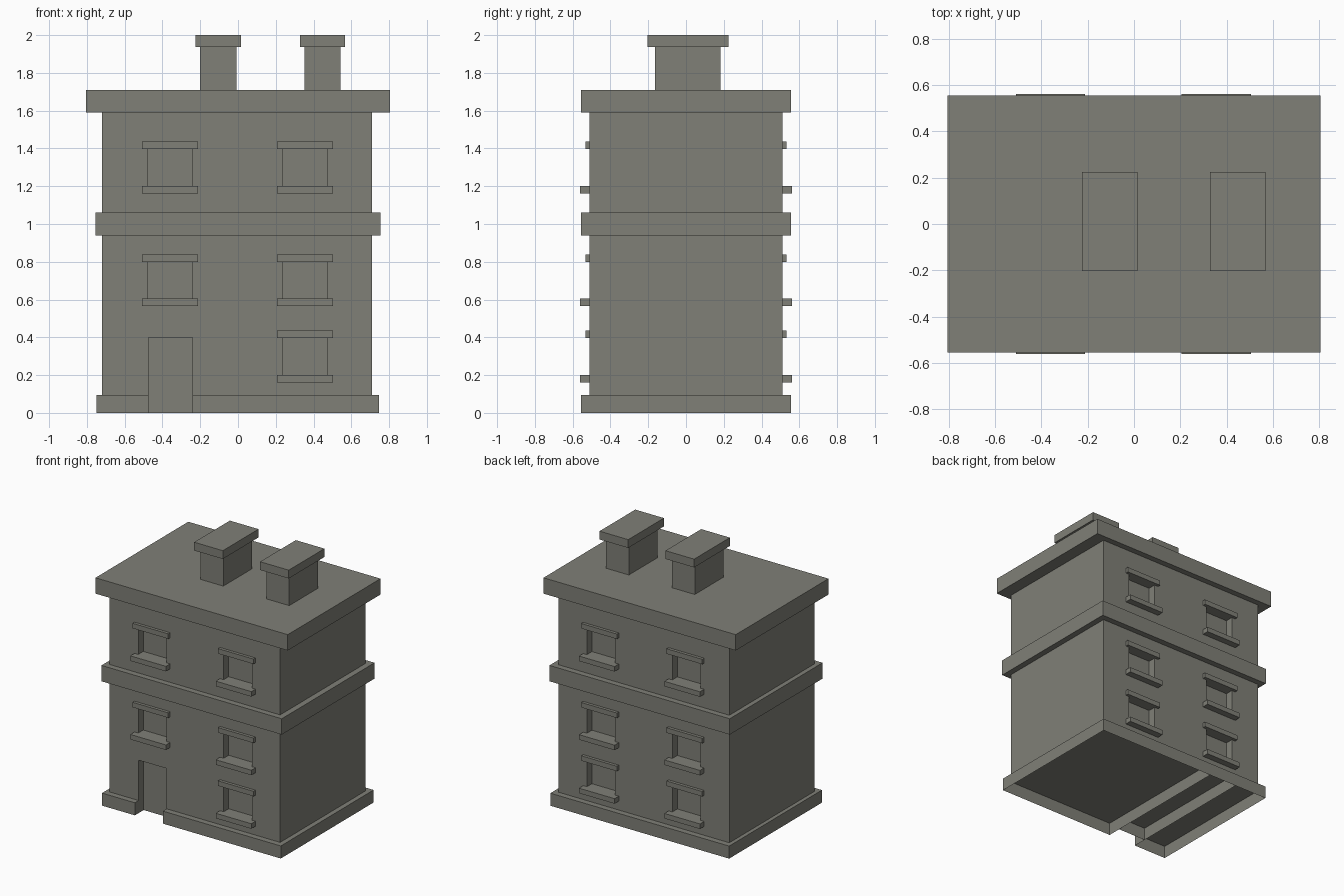
import bpy, bmesh

if "Cube" in bpy.data.objects:
    bpy.data.objects.remove(bpy.data.objects["Cube"])

stone = bpy.data.materials.new("warm_grey_stone")
stone.diffuse_color = (0.215, 0.215, 0.185, 1)
stone.use_nodes = True
stone.node_tree.nodes["Principled BSDF"].inputs["Base Color"].default_value = stone.diffuse_color


def finish(name, bm):
    bmesh.ops.recalc_face_normals(bm, faces=bm.faces)
    me = bpy.data.meshes.new(name)
    bm.to_mesh(me)
    bm.free()
    me.materials.append(stone)
    ob = bpy.data.objects.new(name, me)
    bpy.context.collection.objects.link(ob)
    return ob


def add_box(bm, x0, x1, y0, y1, z0, z1, open_bottom=False):
    vs = bmesh.ops.create_cube(bm, size=1)["verts"]
    for v in vs:
        v.co.x = x1 if v.co.x > 0 else x0
        v.co.y = y1 if v.co.y > 0 else y0
        v.co.z = z1 if v.co.z > 0 else z0
    if open_bottom:
        low = [f for f in {f for v in vs for f in v.link_faces}
               if all(v.co.z == z0 for v in f.verts)]
        bmesh.ops.delete(bm, geom=low, context='FACES_ONLY')


def box(name, *dims, open_bottom=False):
    bm = bmesh.new()
    add_box(bm, *dims, open_bottom=open_bottom)
    ob = finish(name, bm)
    if open_bottom:
        # the open shell must still face outwards
        me = ob.data
        for p in me.polygons:
            if p.normal.z < -0.5:
                me.flip_normals()
                break
    return ob


# Walls, middle band and roof slab as one stepped shell
WX0, WX1, WY = -0.72, 0.71, 0.51
rings = [(WX0, WX1, WY, 0.095), (WX0, WX1, WY, 0.94),
         (-0.755, 0.755, 0.555, 0.94), (-0.755, 0.755, 0.555, 1.06),
         (WX0, WX1, WY, 1.06), (WX0, WX1, WY, 1.59),
         (-0.805, 0.805, 0.555, 1.59), (-0.805, 0.805, 0.555, 1.71)]
bm = bmesh.new()
loops = [[bm.verts.new(p) for p in ((a, -y, z), (b, -y, z), (b, y, z), (a, y, z))]
         for a, b, y, z in rings]
for lo, hi in zip(loops, loops[1:]):
    for i in range(4):
        j = (i + 1) % 4
        bm.faces.new((lo[i], lo[j], hi[j], hi[i]))
bm.faces.new(loops[0])
bm.faces.new(loops[-1])
building = finish("building_shell", bm)

# Window and door openings, with sills and lintels
DOOR = (-0.475, -0.24)
DEPTH = 0.06
cut = bmesh.new()
add_box(cut, *DOOR, -0.7, -WY + DEPTH, 0.0, 0.40)
for side, face in ((-1, "front"), (1, "back")):
    def span(a, b):
        return sorted((side * a, side * b))
    for col, xc in (("left", -0.36), ("right", 0.355)):
        for row, (z0, z1) in enumerate(((0.20, 0.397), (0.605, 0.80), (1.20, 1.398))):
            if side < 0 and col == "left" and row == 0:
                continue  # door stands here
            add_box(cut, xc - 0.118, xc + 0.118, *span(WY - DEPTH, 0.7), z0, z1)
            tag = f"{face}_{col}_{row + 1}"
            box("sill_" + tag, xc - 0.149, xc + 0.149, *span(WY - 0.001, 0.56), z0 - 0.038, z0)
            box("lintel_" + tag, xc - 0.149, xc + 0.149, *span(WY - 0.001, 0.533), z1, z1 + 0.038)
cutter = finish("opening_cutter", cut)
cutter.hide_render = True
cutter.hide_viewport = False
mod = building.modifiers.new("openings", 'BOOLEAN')
mod.operation = 'DIFFERENCE'
mod.solver = 'EXACT'
mod.object = cutter
bpy.context.view_layer.objects.active = building
building.select_set(True)
bpy.ops.object.modifier_apply(modifier=mod.name)
bpy.data.objects.remove(cutter, do_unlink=True)

# Plinth: hollow underneath, interrupted at the door
PY, PZ = 0.555, 0.095
box("plinth_left", -0.75, DOOR[0], -PY, PY, 0, PZ, open_bottom=True)
box("plinth_right", DOOR[1], 0.747, -PY, PY, 0, PZ, open_bottom=True)
box("plinth_behind_door", *DOOR, -WY + DEPTH, PY, 0, PZ, open_bottom=True)

# Chimneys
for name, x in (("middle", -0.105), ("right", 0.447)):
    box(f"chimney_{name}_shaft", x - 0.096, x + 0.096, -0.163, 0.182, 1.71, 1.94)
    box(f"chimney_{name}_cap", x - 0.12, x + 0.12, -0.203, 0.224, 1.937, 2.0)
